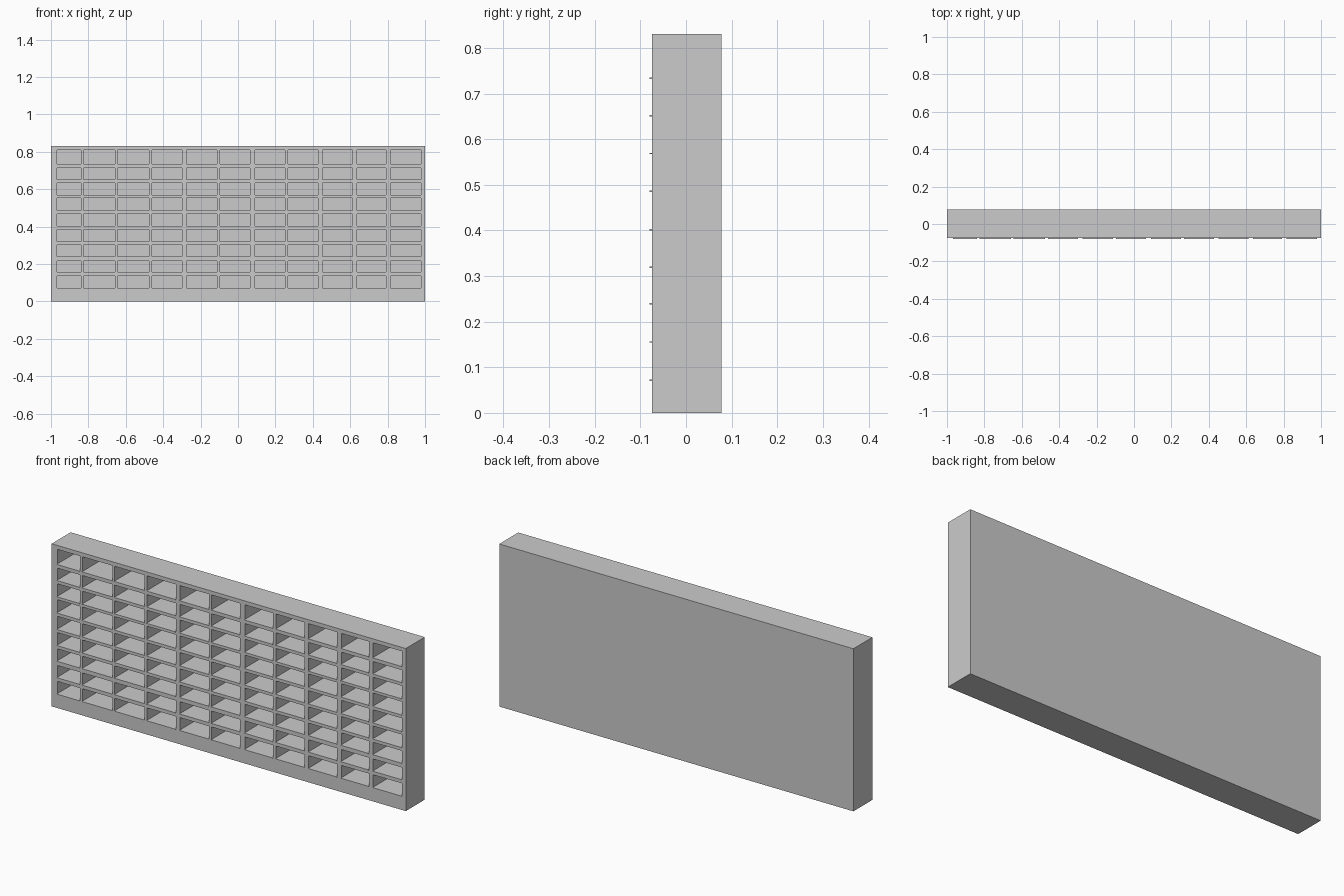
import bpy, bmesh

if "Cube" in bpy.data.objects:
    bpy.data.objects.remove(bpy.data.objects["Cube"])

FRONT, BACK, POCKET_BACK = -0.075, 0.078, 0.068
LIP, LIP_THICK = 0.005, 0.003
W, H = 1.0, 0.83

# Left and right edge of each column, bottom and top edge of each row
cols = [(-0.968, -0.84), (-0.826, -0.657), (-0.644, -0.476), (-0.461, -0.299),
        (-0.275, -0.112), (-0.096, 0.064), (0.091, 0.251), (0.267, 0.428),
        (0.452, 0.612), (0.636, 0.791), (0.816, 0.979)]
rows = [(0.073, 0.136), (0.157, 0.217), (0.241, 0.302), (0.321, 0.385),
        (0.403, 0.468), (0.487, 0.553), (0.570, 0.634), (0.653, 0.714),
        (0.735, 0.810)]


def finish(name, bm):
    bmesh.ops.remove_doubles(bm, verts=bm.verts, dist=1e-5)
    bmesh.ops.recalc_face_normals(bm, faces=bm.faces)
    mesh = bpy.data.meshes.new(name)
    bm.to_mesh(mesh)
    bm.free()
    obj = bpy.data.objects.new(name, mesh)
    bpy.context.collection.objects.link(obj)
    return obj


def quad(bm, *pts):
    bm.faces.new([bm.verts.new(p) for p in pts])


def wall_rect(bm, x0, x1, z0, z1, y):
    quad(bm, (x0, y, z0), (x1, y, z0), (x1, y, z1), (x0, y, z1))


def tunnel(bm, xs, zs, y0, y1):
    # Side walls joining a subdivided rectangle at y0 to the same one at y1
    for a, b in zip(xs, xs[1:]):
        for z in (zs[0], zs[-1]):
            quad(bm, (a, y0, z), (b, y0, z), (b, y1, z), (a, y1, z))
    for a, b in zip(zs, zs[1:]):
        for x in (xs[0], xs[-1]):
            quad(bm, (x, y0, a), (x, y0, b), (x, y1, b), (x, y1, a))


# Rack body: slab whose front is a grid with deep rectangular pockets
xs = [-W] + [x for c in cols for x in c] + [W]
zs = [0] + [z for r in rows for z in r] + [H]
bm = bmesh.new()
for i in range(len(xs) - 1):
    for j in range(len(zs) - 1):
        cell = (xs[i], xs[i + 1], zs[j], zs[j + 1])
        wall_rect(bm, *cell, BACK)
        if i % 2 and j % 2:
            wall_rect(bm, *cell, POCKET_BACK)
            tunnel(bm, cell[:2], cell[2:], FRONT, POCKET_BACK)
        else:
            wall_rect(bm, *cell, FRONT)
tunnel(bm, xs, zs, FRONT, BACK)
finish("rack_body", bm)

# Shelf lips: thin ledges below every pocket, just proud of the front
bm = bmesh.new()
for x0, x1 in cols:
    for z, _ in rows:
        wall_rect(bm, x0, x1, z - LIP_THICK, z, FRONT - LIP)
        wall_rect(bm, x0, x1, z - LIP_THICK, z, FRONT)
        tunnel(bm, (x0, x1), (z - LIP_THICK, z), FRONT - LIP, FRONT)
finish("shelf_lips", bm)
